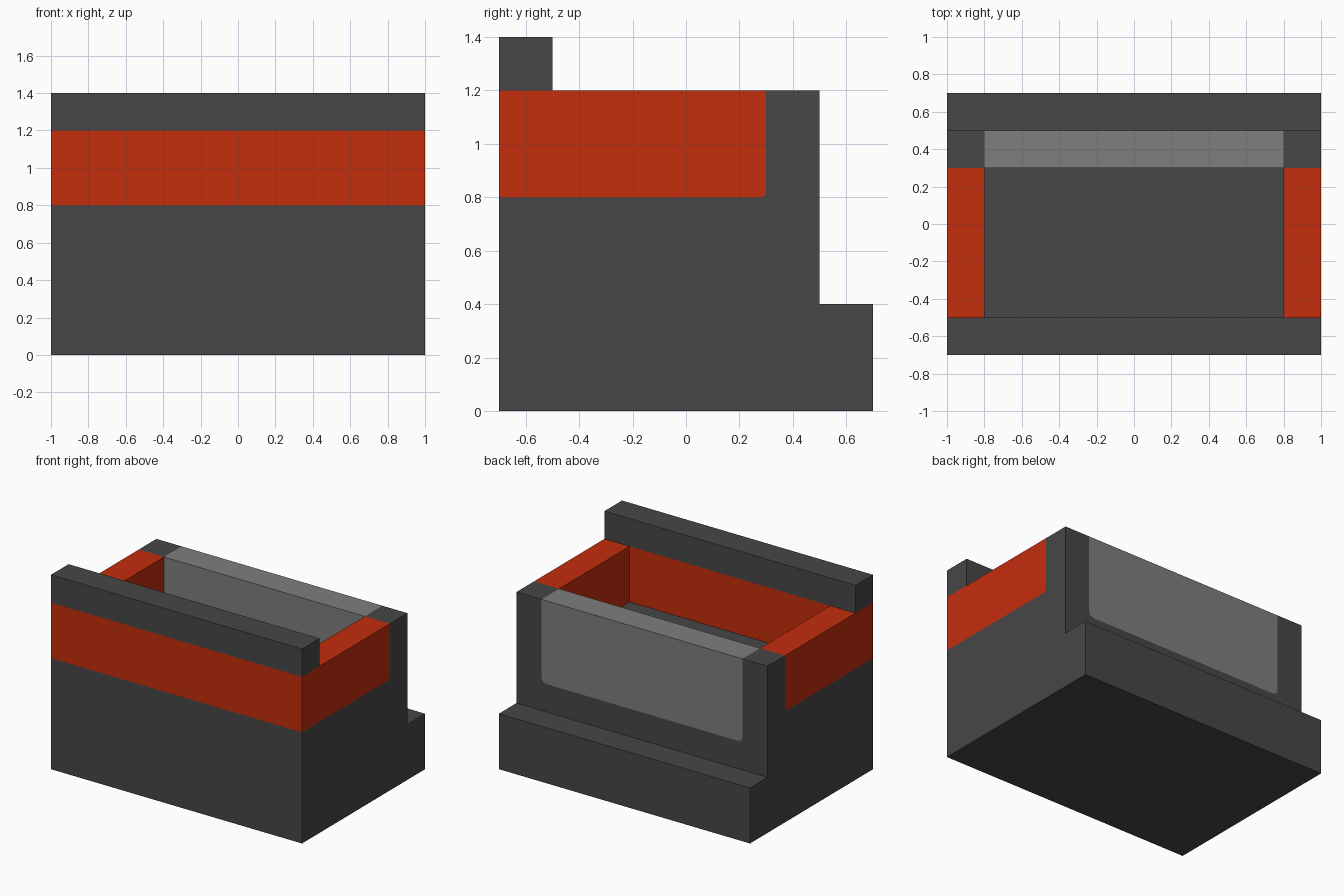
import bpy
import bmesh
import math

cube = bpy.data.objects.get("Cube")
if cube:
    bpy.data.objects.remove(cube, do_unlink=True)


def make_material(name, rgb):
    mat = bpy.data.materials.new(name)
    mat.use_nodes = True
    mat.diffuse_color = (*rgb, 1)
    mat.node_tree.nodes["Principled BSDF"].inputs["Base Color"].default_value = (*rgb, 1)
    return mat


DARK = make_material("dark grey", (0.063, 0.063, 0.063))
RED = make_material("red", (0.55, 0.026, 0.004))
GREY = make_material("light grey", (0.21, 0.21, 0.21))


def extrude(name, profile, axis, start, end, mat):
    """Extrude a flat profile along x (y, z points) or along y (x, z points)."""
    bm = bmesh.new()
    rings = []
    for t in (start, end):
        rings.append([bm.verts.new((t, a, b) if axis == "x" else (a, t, b))
                      for a, b in profile])
    bm.faces.new(rings[0])
    bm.faces.new(rings[1])
    n = len(profile)
    for i in range(n):
        j = (i + 1) % n
        bm.faces.new((rings[0][i], rings[0][j], rings[1][j], rings[1][i]))
    bmesh.ops.recalc_face_normals(bm, faces=bm.faces)
    mesh = bpy.data.meshes.new(name)
    bm.to_mesh(mesh)
    bm.free()
    mesh.materials.append(mat)
    obj = bpy.data.objects.new(name, mesh)
    bpy.context.collection.objects.link(obj)
    return obj


def rect(a0, a1, b0, b1):
    return [(a0, b0), (a1, b0), (a1, b1), (a0, b1)]


def arc(a, b, r, start, steps=5):
    """Quarter circle, counter-clockwise from the start angle in degrees."""
    return [(a + r * math.cos(math.radians(start + 90 * i / steps)),
             b + r * math.sin(math.radians(start + 90 * i / steps)))
            for i in range(steps + 1)]


# Solid lower body with the low step at the back
extrude("body", [(-0.7, 0), (0.7, 0), (0.7, 0.4), (0.3, 0.4), (0.3, 0.8), (-0.7, 0.8)],
        "x", -1, 1, DARK)

# Back frame, with the light panel fitted in its round-cornered notch
R = 0.04
panel_lower = arc(-0.8 + R, 0.6 + R, R, 180) + arc(0.8 - R, 0.6 + R, R, 270)
panel = [(-0.8, 1.2)] + panel_lower + [(0.8, 1.2)]
extrude("back_panel", panel, "y", 0.3, 0.5, GREY)
extrude("back_frame", panel + [(1, 1.2), (1, 0.4), (-1, 0.4), (-1, 1.2)],
        "y", 0.3, 0.5, DARK)

# Red walls around the recess
extrude("front_wall", rect(-0.7, -0.5, 0.8, 1.2), "x", -1, 1, RED)
r = 0.02
corner = arc(0.3 - r, 0.8 + r, r, 270)
for side, x0, x1 in (("left", 0.8, 1), ("right", -1, -0.8)):
    extrude(side + "_wall", [(-0.5, 1.2), (-0.5, 0.8)] + corner + [(0.3, 1.2)],
            "x", x0, x1, RED)
    extrude(side + "_wall_corner_fillet", corner + [(0.3, 0.8)], "x", x0, x1, DARK)

# Raised bar along the front
extrude("front_bar", rect(-0.7, -0.5, 1.2, 1.4), "x", -1, 1, DARK)
